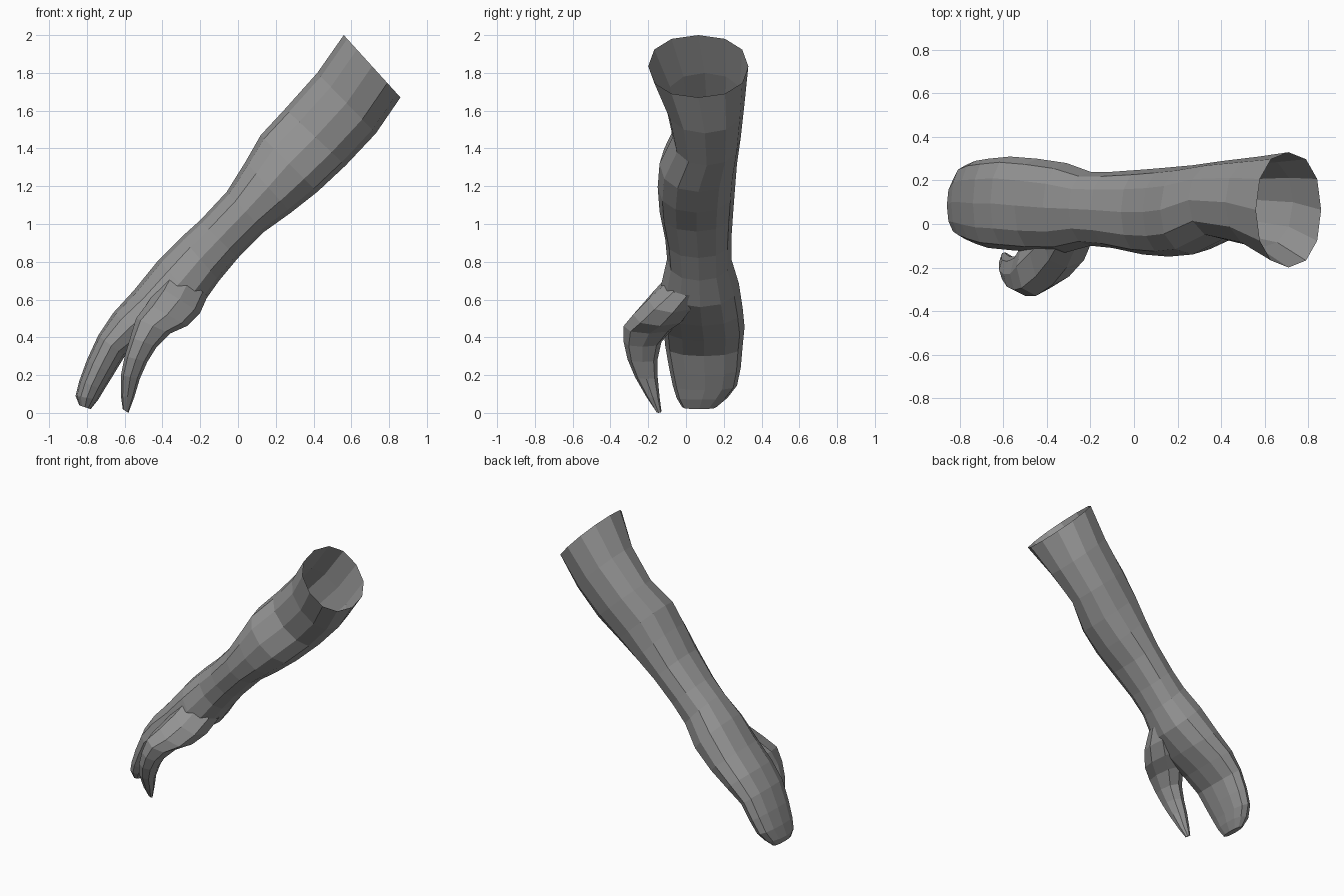
import bpy, bmesh, math
from mathutils import Vector

cube = bpy.data.objects.get("Cube")
if cube:
    bpy.data.objects.remove(cube, do_unlink=True)

grey = bpy.data.materials.new("mid grey")
grey.use_nodes = True
grey.diffuse_color = (0.3, 0.3, 0.3, 1)
grey.node_tree.nodes["Principled BSDF"].inputs["Base Color"].default_value = (0.3, 0.3, 0.3, 1)


def loft(name, sections, sides, power):
    """Skin rings given as (upper x, upper z, lower x, lower z, y min, y max); cap the last one."""
    bm = bmesh.new()
    rings = []
    for ux, uz, lx, lz, y0, y1 in sections:
        mid = Vector(((ux + lx) / 2, (y0 + y1) / 2, (uz + lz) / 2))
        up = Vector(((ux - lx) / 2, 0, (uz - lz) / 2))
        side = Vector((0, (y1 - y0) / 2, 0))
        ring = []
        for i in range(sides):
            a = math.tau * i / sides
            c, s = math.cos(a), math.sin(a)
            c = math.copysign(abs(c) ** power, c)
            s = math.copysign(abs(s) ** power, s)
            ring.append(bm.verts.new(mid + up * c + side * s))
        rings.append(ring)
    for a, b in zip(rings, rings[1:]):
        for i in range(sides):
            j = (i + 1) % sides
            bm.faces.new((a[i], a[j], b[j], b[i]))
    bm.faces.new(rings[-1])
    bmesh.ops.recalc_face_normals(bm, faces=bm.faces)
    mesh = bpy.data.meshes.new(name)
    bm.to_mesh(mesh)
    bm.free()
    mesh.materials.append(grey)
    obj = bpy.data.objects.new(name, mesh)
    bpy.context.collection.objects.link(obj)
    return obj


# Forearm, open at the elbow, running into the closed mitten of fingers
loft("forearm_and_fingers", [
    (0.56, 2.00, 0.86, 1.67, -0.20, 0.33),
    (0.42, 1.80, 0.73, 1.48, -0.11, 0.31),
    (0.25, 1.61, 0.57, 1.31, -0.07, 0.29),
    (0.12, 1.47, 0.42, 1.17, -0.14, 0.27),
    (0.04, 1.33, 0.28, 1.06, -0.15, 0.26),
    (-0.06, 1.17, 0.14, 0.96, -0.14, 0.25),
    (-0.20, 1.02, 0.00, 0.82, -0.11, 0.24),
    (-0.30, 0.93, -0.10, 0.70, -0.10, 0.24),
    (-0.42, 0.81, -0.20, 0.56, -0.13, 0.28),
    (-0.55, 0.65, -0.34, 0.46, -0.13, 0.30),
    (-0.66, 0.53, -0.48, 0.38, -0.12, 0.31),
    (-0.74, 0.41, -0.60, 0.30, -0.11, 0.30),
    (-0.80, 0.28, -0.66, 0.20, -0.09, 0.29),
    (-0.84, 0.17, -0.71, 0.12, -0.07, 0.27),
    (-0.86, 0.09, -0.74, 0.07, -0.05, 0.22),
    (-0.84, 0.04, -0.78, 0.02, -0.02, 0.16),
], 12, 0.9)

# Thumb, growing out of the heel of the palm
loft("thumb", [
    (-0.36, 0.78, -0.16, 0.62, -0.09, 0.10),
    (-0.42, 0.67, -0.20, 0.53, -0.20, 0.06),
    (-0.48, 0.58, -0.27, 0.46, -0.28, 0.01),
    (-0.54, 0.50, -0.36, 0.42, -0.33, -0.06),
    (-0.57, 0.40, -0.43, 0.35, -0.33, -0.13),
    (-0.60, 0.30, -0.48, 0.27, -0.31, -0.15),
    (-0.62, 0.20, -0.52, 0.18, -0.27, -0.15),
    (-0.62, 0.09, -0.55, 0.08, -0.21, -0.14),
    (-0.61, 0.02, -0.58, 0.00, -0.16, -0.13),
], 8, 0.9)
